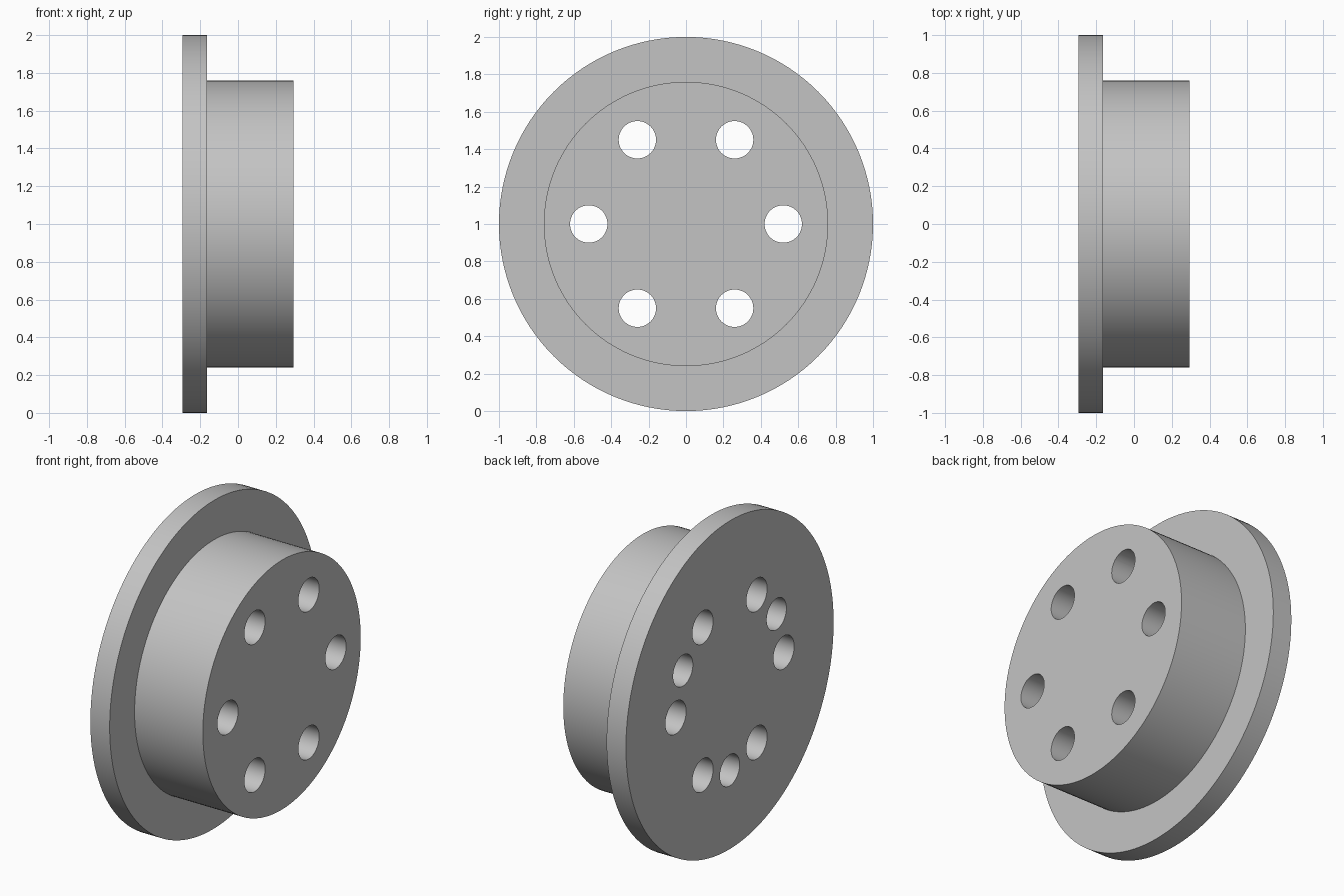
import bpy
import bmesh
import math

cube = bpy.data.objects.get("Cube")
if cube:
    bpy.data.objects.remove(cube, do_unlink=True)

SEGMENTS = 128
BACK, STEP, FRONT = -0.295, -0.165, 0.295   # positions along the x axis
FLANGE_R, HUB_R = 1.0, 0.76
BOLT_CIRCLE = 0.52

grey = bpy.data.materials.new("plain grey")
grey.use_nodes = True
colour = (0.55, 0.55, 0.55, 1)
grey.diffuse_color = colour
grey.node_tree.nodes["Principled BSDF"].inputs["Base Color"].default_value = colour


def turned_solid(name, profile, segments, y=0, z=1):
    """Solid of revolution along x from (x, radius) pairs, with flat end caps."""
    bm = bmesh.new()
    rings = []
    for x, r in profile:
        angles = [2 * math.pi * i / segments for i in range(segments)]
        rings.append([bm.verts.new((x, y + r * math.cos(a), z + r * math.sin(a)))
                      for a in angles])
    for a, b in zip(rings, rings[1:]):
        for i in range(segments):
            j = (i + 1) % segments
            bm.faces.new((a[i], a[j], b[j], b[i]))
    bm.faces.new(rings[0])
    bm.faces.new(rings[-1])
    bmesh.ops.recalc_face_normals(bm, faces=bm.faces)
    mesh = bpy.data.meshes.new(name)
    bm.to_mesh(mesh)
    bm.free()
    mesh.materials.append(grey)
    obj = bpy.data.objects.new(name, mesh)
    bpy.context.collection.objects.link(obj)
    return obj


def drill(body, name, degrees, radius, x_start, x_end):
    """Cut one round hole on the bolt circle."""
    a = math.radians(degrees)
    cutter = turned_solid(name, [(x_start, radius), (x_end, radius)], 48,
                          BOLT_CIRCLE * math.cos(a), 1 + BOLT_CIRCLE * math.sin(a))
    cutter.hide_render = True
    mod = body.modifiers.new(name, "BOOLEAN")
    mod.operation = "DIFFERENCE"
    mod.solver = "EXACT"
    mod.object = cutter
    bpy.ops.object.modifier_apply(modifier=mod.name)
    bpy.data.objects.remove(cutter, do_unlink=True)


# Flange and hub as one stepped body
body = turned_solid("flanged_hub", [(BACK, FLANGE_R), (STEP, FLANGE_R),
                                    (STEP, HUB_R), (FRONT, HUB_R)], SEGMENTS)
bpy.ops.object.select_all(action="DESELECT")
body.select_set(True)
bpy.context.view_layer.objects.active = body

# Six through holes
for k in range(6):
    drill(body, "through_hole", 60 * k, 0.1, BACK - 0.1, FRONT + 0.1)

# Three blind holes in the flange face, between the through holes
for k in range(3):
    drill(body, "blind_hole", 30 + 120 * k, 0.095, BACK - 0.1, BACK + 0.3)

bpy.ops.object.shade_smooth_by_angle(angle=math.radians(30))
